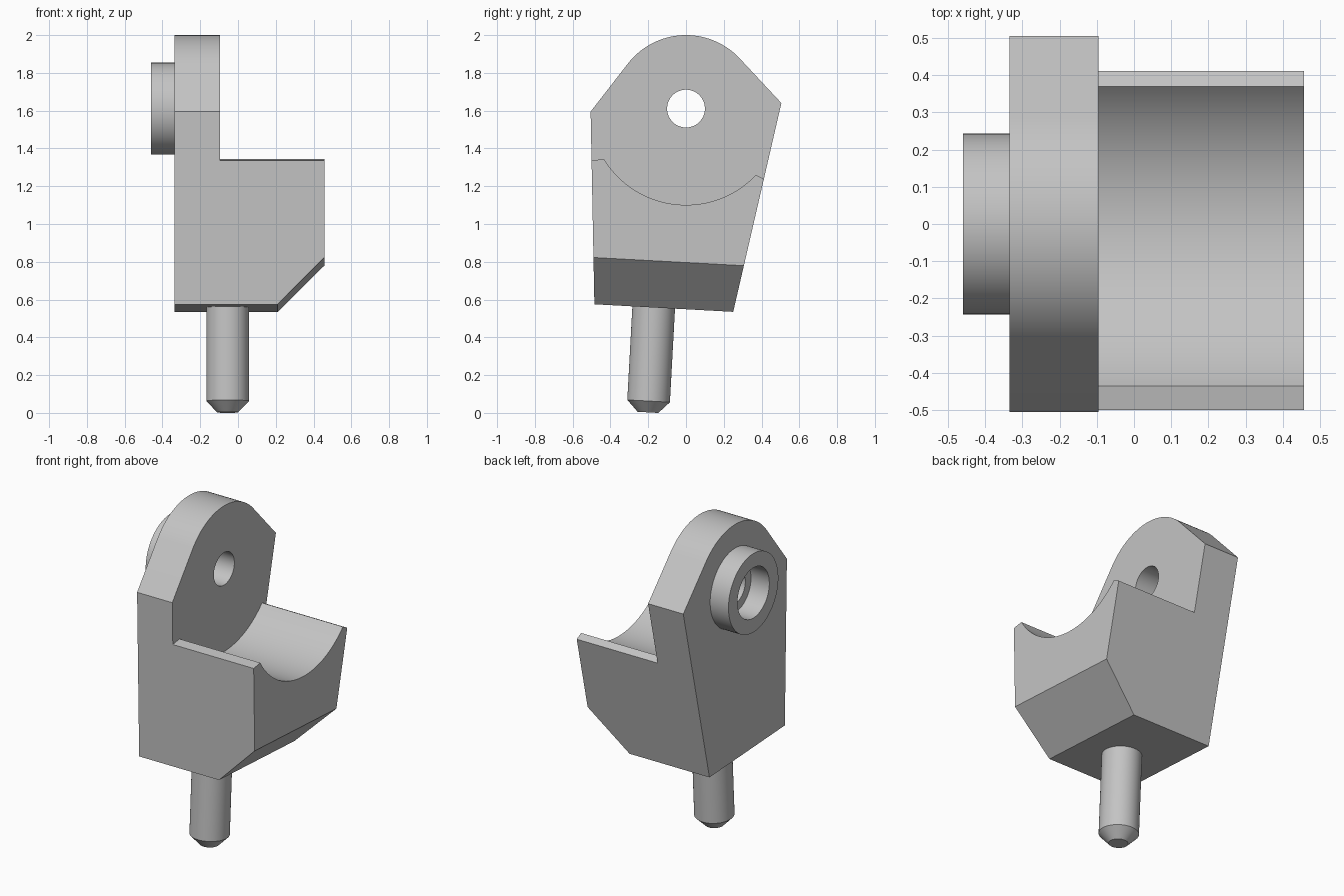
import bpy
import bmesh
from math import cos, sin, pi, atan2, acos, hypot
from mathutils import Vector, Matrix

cube = bpy.data.objects.get("Cube")
if cube:
    bpy.data.objects.remove(cube, do_unlink=True)

# One plain grey for the whole part
grey = bpy.data.materials.new("plain grey")
grey.use_nodes = True
color = (0.55, 0.55, 0.55, 1)
grey.diffuse_color = color
grey.node_tree.nodes["Principled BSDF"].inputs["Base Color"].default_value = color

X_OUT, X_STEP, X_END = -0.335, -0.095, 0.457   # plate outside, plate inside, block end
BOSS_X = -0.46
HOLE_Z = 1.611
SEGMENTS = 96


def finish(bm, name):
    bmesh.ops.recalc_face_normals(bm, faces=bm.faces)
    mesh = bpy.data.meshes.new(name)
    bm.to_mesh(mesh)
    bm.free()
    obj = bpy.data.objects.new(name, mesh)
    bpy.context.collection.objects.link(obj)
    mesh.materials.append(grey)
    return obj


def extrude_profile(name, profile, x0, x1):
    """Closed (y, z) outline swept along x."""
    bm = bmesh.new()
    face = bm.faces.new([bm.verts.new((x0, y, z)) for y, z in profile])
    swept = bmesh.ops.extrude_face_region(bm, geom=[face])["geom"]
    moved = [v for v in swept if isinstance(v, bmesh.types.BMVert)]
    bmesh.ops.translate(bm, verts=moved, vec=(x1 - x0, 0, 0))
    return finish(bm, name)


def lathe(name, profile, origin, axis, closed=False):
    """Revolve (radius, distance) points about an axis."""
    bm = bmesh.new()
    verts = [bm.verts.new((r, 0, d)) for r, d in profile]
    pairs = list(zip(verts, verts[1:] + verts[:1]))
    edges = [bm.edges.new(p) for p in (pairs if closed else pairs[:-1])]
    bmesh.ops.spin(bm, geom=verts + edges, cent=(0, 0, 0), axis=(0, 0, 1),
                   angle=2 * pi, steps=SEGMENTS)
    bmesh.ops.remove_doubles(bm, verts=bm.verts, dist=0.0001)
    turn = Vector((0, 0, 1)).rotation_difference(Vector(axis)).to_matrix().to_4x4()
    bm.transform(Matrix.Translation(origin) @ turn)
    return finish(bm, name)


def arc(radius, start, end, steps=48):
    angles = [start + (end - start) * i / steps for i in range(steps + 1)]
    return [(radius * cos(a), HOLE_Z + radius * sin(a)) for a in angles]


def cut(obj, cutter):
    mod = obj.modifiers.new("cut", "BOOLEAN")
    mod.operation = "DIFFERENCE"
    mod.solver = "EXACT"
    mod.object = cutter
    bpy.context.view_layer.objects.active = obj
    bpy.ops.object.modifier_apply(modifier=mod.name)
    bpy.data.objects.remove(cutter, do_unlink=True)


def tangent_angle(point, radius, side):
    y, z = point[0], point[1] - HOLE_Z
    return atan2(z, y) % (2 * pi) + side * acos(radius / hypot(y, z))


# Body outline: tapered sides blending into a round top
front_low, back_low = (-0.485, 0.575), (0.25, 0.535)
front_high, back_high = (-0.505, 1.595), (0.505, 1.64)
TOP_R = 0.389
outline = [front_low, back_low, back_high]
outline += arc(TOP_R, tangent_angle(back_high, TOP_R, 1),
               tangent_angle(front_high, TOP_R, -1))
outline.append(front_high)
body = extrude_profile("body", outline, X_OUT, X_END)

# Saddle: everything above the cradle is removed in front of the plate
front_lip, back_lip = (-0.435, 1.345), (0.37, 1.26)
SADDLE_R = 0.51
start = atan2(front_lip[1] - HOLE_Z, front_lip[0])
end = atan2(back_lip[1] - HOLE_Z, back_lip[0])
saddle = [(-0.7, 2.2), (-0.7, 1.304)]
saddle += arc(SADDLE_R, start, end)
saddle += [(0.7, 1.085), (0.7, 2.2)]
cut(body, extrude_profile("saddle_cutter", saddle, X_STEP, X_END + 0.2))

# Through hole in the plate
hole = [(0, -0.2), (0.1, -0.2), (0.1, 0.6), (0, 0.6)]
cut(body, lathe("hole_cutter", hole, (X_OUT, 0, HOLE_Z), (1, 0, 0)))

# Sloped underside at the far end of the block
CHAMFER_X = 0.21
base_dir = Vector((0, back_low[0] - front_low[0], back_low[1] - front_low[1])).normalized()
down = Vector((0, base_dir.z, -base_dir.y))
bm = bmesh.new()
bm.from_mesh(body.data)
result = bmesh.ops.bisect_plane(
    bm, geom=bm.verts[:] + bm.edges[:] + bm.faces[:], dist=0.0001,
    plane_co=(CHAMFER_X, *front_low), plane_no=Vector((1, 0, 0)) + down,
    clear_outer=True)
rim = [e for e in result["geom_cut"] if isinstance(e, bmesh.types.BMEdge)]
bmesh.ops.holes_fill(bm, edges=rim, sides=0)
bmesh.ops.recalc_face_normals(bm, faces=bm.faces)
bm.to_mesh(body.data)
bm.free()

# Raised ring around the hole
depth = X_OUT - BOSS_X
ring = [(0.155, 0), (0.243, 0), (0.243, depth), (0.155, depth)]
boss = lathe("boss_ring", ring, (BOSS_X, 0, HOLE_Z), (1, 0, 0), closed=True)

# Locating pin square to the tilted base, with a chamfered tip
PIN_LEN = 0.556
pin_profile = [(0, -0.02), (0.113, -0.02), (0.113, PIN_LEN - 0.06),
               (0.055, PIN_LEN), (0, PIN_LEN)]
pin = lathe("pin", pin_profile, (-0.055, -0.171, 0.558), down)

# Smooth curved walls, keep corners crisp
bpy.ops.object.select_all(action="DESELECT")
for obj in (body, boss, pin):
    obj.select_set(True)
bpy.context.view_layer.objects.active = body
bpy.ops.object.shade_smooth_by_angle(angle=pi / 9)
